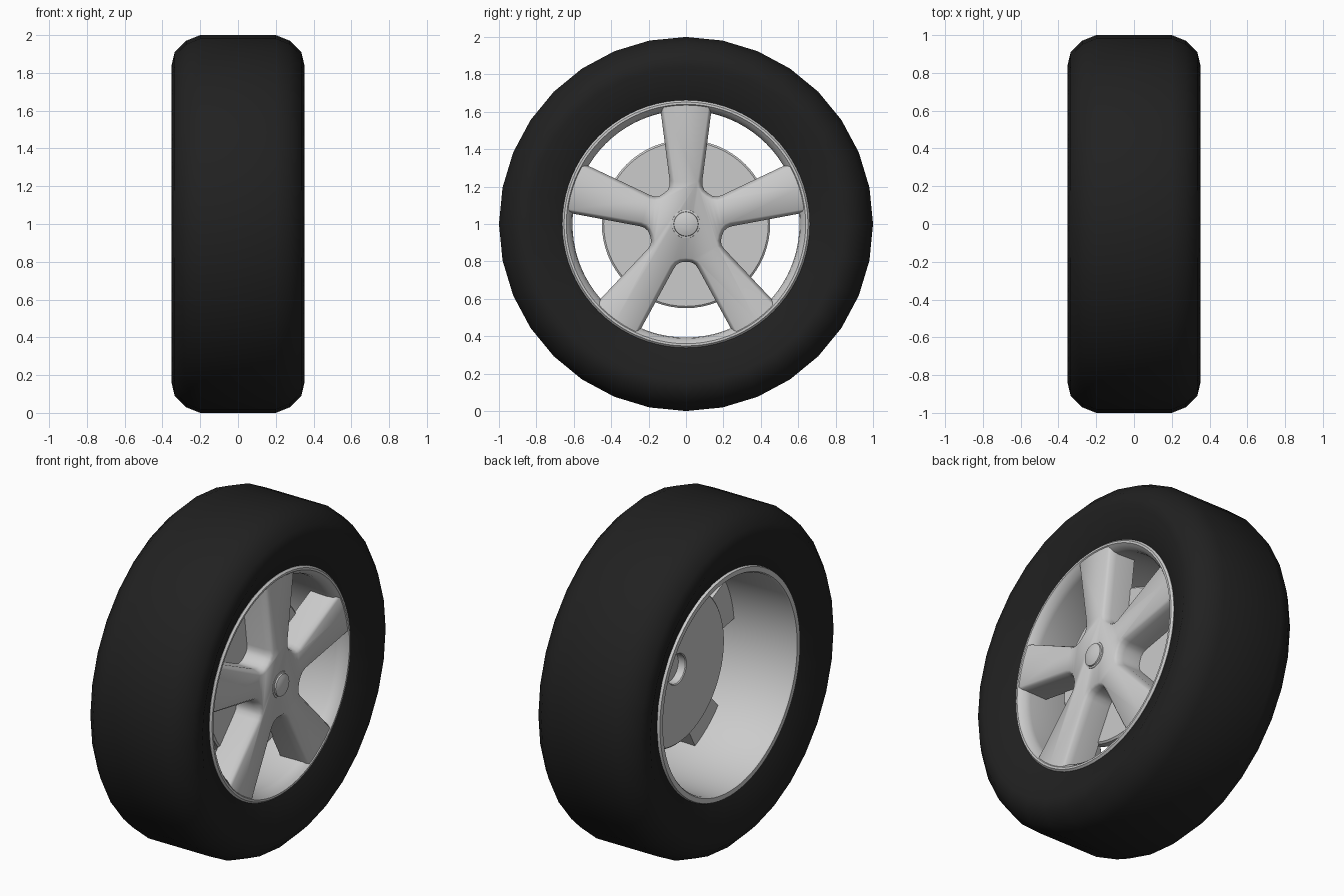
import bpy, bmesh, math

if "Cube" in bpy.data.objects:
    bpy.data.objects.remove(bpy.data.objects["Cube"])

CZ = 1.0  # axle height


def finish(name, bm, angle=35, color=None):
    bmesh.ops.remove_doubles(bm, verts=bm.verts, dist=1e-5)
    bmesh.ops.recalc_face_normals(bm, faces=bm.faces)
    me = bpy.data.meshes.new(name)
    bm.to_mesh(me)
    bm.free()
    ob = bpy.data.objects.new(name, me)
    bpy.context.collection.objects.link(ob)
    ob.location.z = CZ
    if color:
        mat = bpy.data.materials.new(name + "_material")
        mat.diffuse_color = color
        mat.use_nodes = True
        mat.node_tree.nodes["Principled BSDF"].inputs["Base Color"].default_value = mat.diffuse_color
        me.materials.append(mat)
    bpy.ops.object.select_all(action='DESELECT')
    ob.select_set(True)
    bpy.context.view_layer.objects.active = ob
    bpy.ops.object.shade_smooth_by_angle(angle=math.radians(angle))
    return ob


def bridge(bm, rings, loop=False):
    pairs = list(zip(rings, rings[1:] + rings[:1])) if loop else list(zip(rings, rings[1:]))
    for a, b in pairs:
        n = len(a)
        for i in range(n):
            j = (i + 1) % n
            bm.faces.new((a[i], a[j], b[j], b[i]))


def lathe(name, profile, segs, closed=True, angle=35, color=None):
    """Spin (x, radius) points around the axle."""
    bm = bmesh.new()
    rings = [[bm.verts.new((x, r * math.cos(2 * math.pi * i / segs), r * math.sin(2 * math.pi * i / segs)))
              for i in range(segs)] for x, r in profile]
    bridge(bm, rings, closed)
    return finish(name, bm, angle, color)


# Tyre: 32 sided, rounded shoulders, sidewalls tucked into the rim
half = [(0.20, 1.0), (0.275, 0.97), (0.335, 0.91), (0.352, 0.84), (0.265, 0.645)]
tyre = [(-x, r) for x, r in reversed(half)] + half
lathe("tyre", tyre, 32, closed=False, angle=60, color=(0.015, 0.015, 0.015, 1))

# Rim barrel with lips on both ends
lathe("rim_barrel", [(-0.29, 0.66), (-0.29, 0.632), (-0.28, 0.625), (0.22, 0.607), (0.25, 0.612),
                     (0.275, 0.630), (0.286, 0.640), (0.286, 0.652), (0.275, 0.662), (-0.28, 0.664)], 80)


# Five-spoke face: star outlines lofted from back to front
def star(apex, end, x):
    pts = []
    side = apex[1:] + [end]
    window = [(u, -v) for u, v in reversed(side)] + [apex[0]] + side
    for k in range(5):
        a = math.radians(54 + 72 * k)
        c, s = math.cos(a), math.sin(a)
        pts += [(x, u * c - v * s, u * s + v * c) for u, v in window]
        m = a + math.radians(36)  # middle of the spoke tip
        pts.append((x, 0.645 * math.cos(m), 0.645 * math.sin(m)))
    return pts


inner = ([(0.202, 0), (0.205, 0.028), (0.217, 0.050), (0.240, 0.066)], (0.577, 0.250))
middle = ([(0.193, 0), (0.196, 0.031), (0.208, 0.056), (0.231, 0.074)], (0.576, 0.259))
outer = ([(0.182, 0), (0.185, 0.034), (0.197, 0.062), (0.220, 0.083)], (0.575, 0.270))
bm = bmesh.new()
rings = [[bm.verts.new(p) for p in star(*o, x)]
         for o, x in ((inner, 0.11), (inner, 0.235), (middle, 0.268), (outer, 0.281))]
bridge(bm, rings)
bm.faces.new(rings[0])
bm.faces.new(rings[-1])
finish("spokes", bm, 50)

# Brake disc with a centre bore open to the back
lathe("brake_disc", [(0.12, 0.085), (0.12, 0.44), (0.112, 0.45), (0.068, 0.45), (0.06, 0.442),
                     (0.06, 0.09), (0.065, 0.085)], 64)

# Domed hub cap
lathe("hub_cap", [(0.275, 0.078), (0.283, 0.075), (0.285, 0.066), (0.293, 0.064), (0.300, 0.045),
                  (0.304, 0.022), (0.305, 0.0005)], 32, closed=False)
